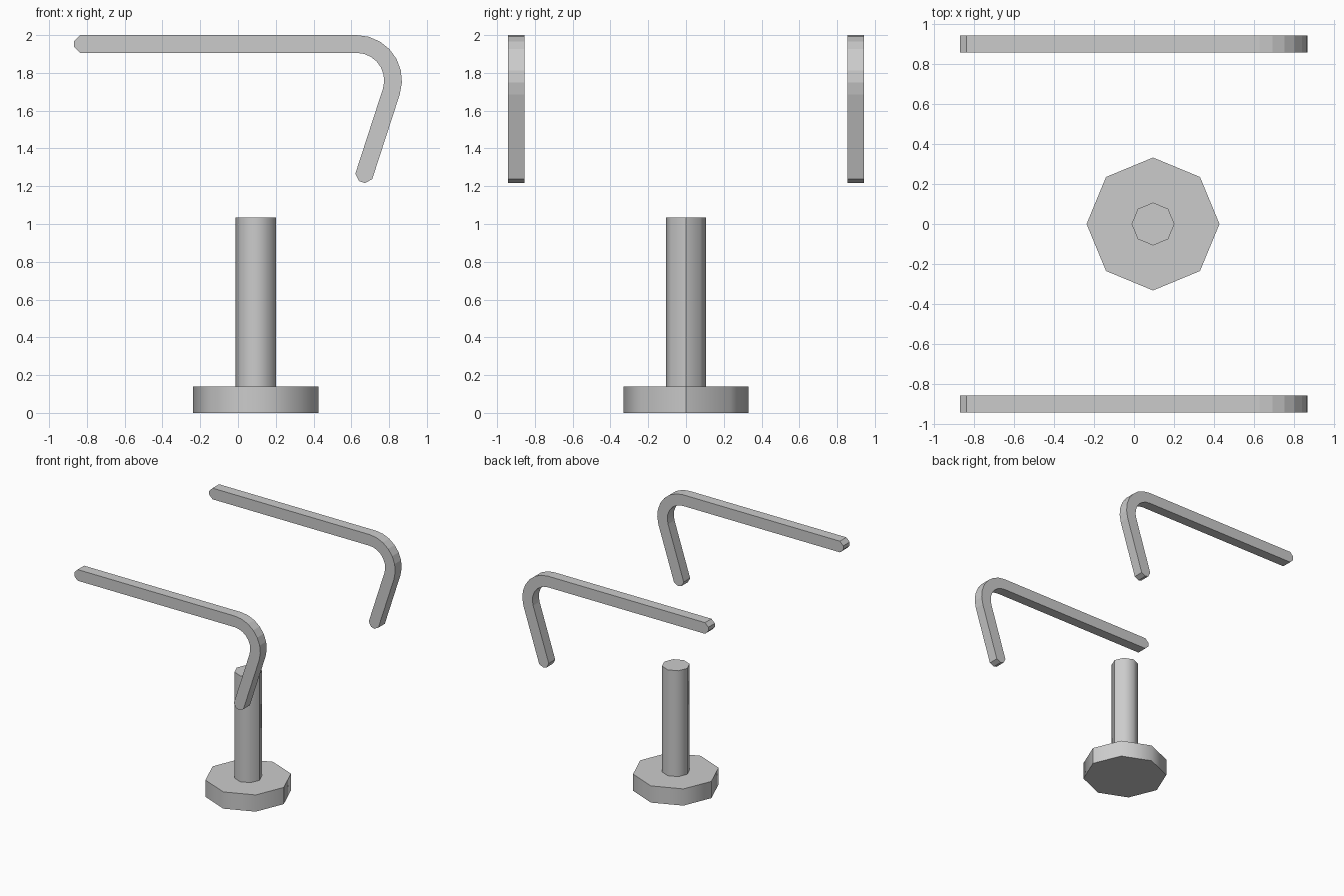
import bpy, bmesh
from math import cos, sin, radians

if "Cube" in bpy.data.objects:
    bpy.data.objects.remove(bpy.data.objects["Cube"])

CX, CZ = 0.628, 1.76        # centre of the arm's bend
R_OUT, R_IN = 0.24, 0.146   # outer and inner bend radius
SWEEP, STEPS = 108, 7
LEG, CAP = 0.472, 0.031     # straight leg length and chamfered tip
LEFT = -0.868


def polar(r, deg, along=0.0):
    """Point on the bend, optionally pushed along the bend's tangent."""
    a = radians(deg)
    return (CX + r * cos(a) + along * sin(a), CZ + r * sin(a) - along * cos(a))


def new_object(name, bm):
    bmesh.ops.recalc_face_normals(bm, faces=bm.faces[:])
    mesh = bpy.data.meshes.new(name)
    bm.to_mesh(mesh)
    bm.free()
    obj = bpy.data.objects.new(name, mesh)
    bpy.context.collection.objects.link(obj)
    return obj


def arm(name, y0, y1):
    angles = [90 - SWEEP * i / STEPS for i in range(STEPS + 1)]
    end = angles[-1]
    r1, r2 = R_OUT - CAP, R_IN + CAP
    # outer bend, leg with chamfered tip, inner bend, chamfered left end
    pts = [polar(R_OUT, a) for a in angles]
    pts += [polar(R_OUT, end, LEG), polar(r1, end, LEG + CAP),
            polar(r2, end, LEG + CAP), polar(R_IN, end, LEG)]
    pts += [polar(R_IN, a) for a in reversed(angles)]
    pts += [(LEFT + CAP, CZ + R_IN), (LEFT, CZ + r2),
            (LEFT, CZ + r1), (LEFT + CAP, CZ + R_OUT)]
    bm = bmesh.new()
    face = bm.faces.new([bm.verts.new((x, y0, z)) for x, z in pts])
    ext = bmesh.ops.extrude_face_region(bm, geom=[face])
    moved = [g for g in ext["geom"] if isinstance(g, bmesh.types.BMVert)]
    bmesh.ops.translate(bm, verts=moved, vec=(0, y1 - y0, 0))
    return new_object(name, bm)


def octagon(name, radius, z0, z1, x=0.095):
    bm = bmesh.new()
    ring = [bm.verts.new((x + radius * cos(radians(45 * i)),
                          radius * sin(radians(45 * i)), z0)) for i in range(8)]
    ext = bmesh.ops.extrude_face_region(bm, geom=[bm.faces.new(ring)])
    moved = [g for g in ext["geom"] if isinstance(g, bmesh.types.BMVert)]
    bmesh.ops.translate(bm, verts=moved, vec=(0, 0, z1 - z0))
    obj = new_object(name, bm)
    # smooth sides, crisp rims
    bpy.ops.object.select_all(action="DESELECT")
    obj.select_set(True)
    bpy.context.view_layer.objects.active = obj
    bpy.ops.object.shade_smooth_by_angle(angle=radians(60))
    # hard seam on the +x side
    for e in obj.data.edges:
        if all(obj.data.vertices[v].co.x > x + radius - 0.001 for v in e.vertices):
            e.use_edge_sharp = True
    return obj


# Pair of bent arms, front and back
for name, side in (("front_arm", -1), ("back_arm", 1)):
    arm(name, side * 0.856, side * 0.942)

# Pedestal
octagon("base", 0.332, 0.0, 0.141)
octagon("post", 0.107, 0.141, 1.034)
